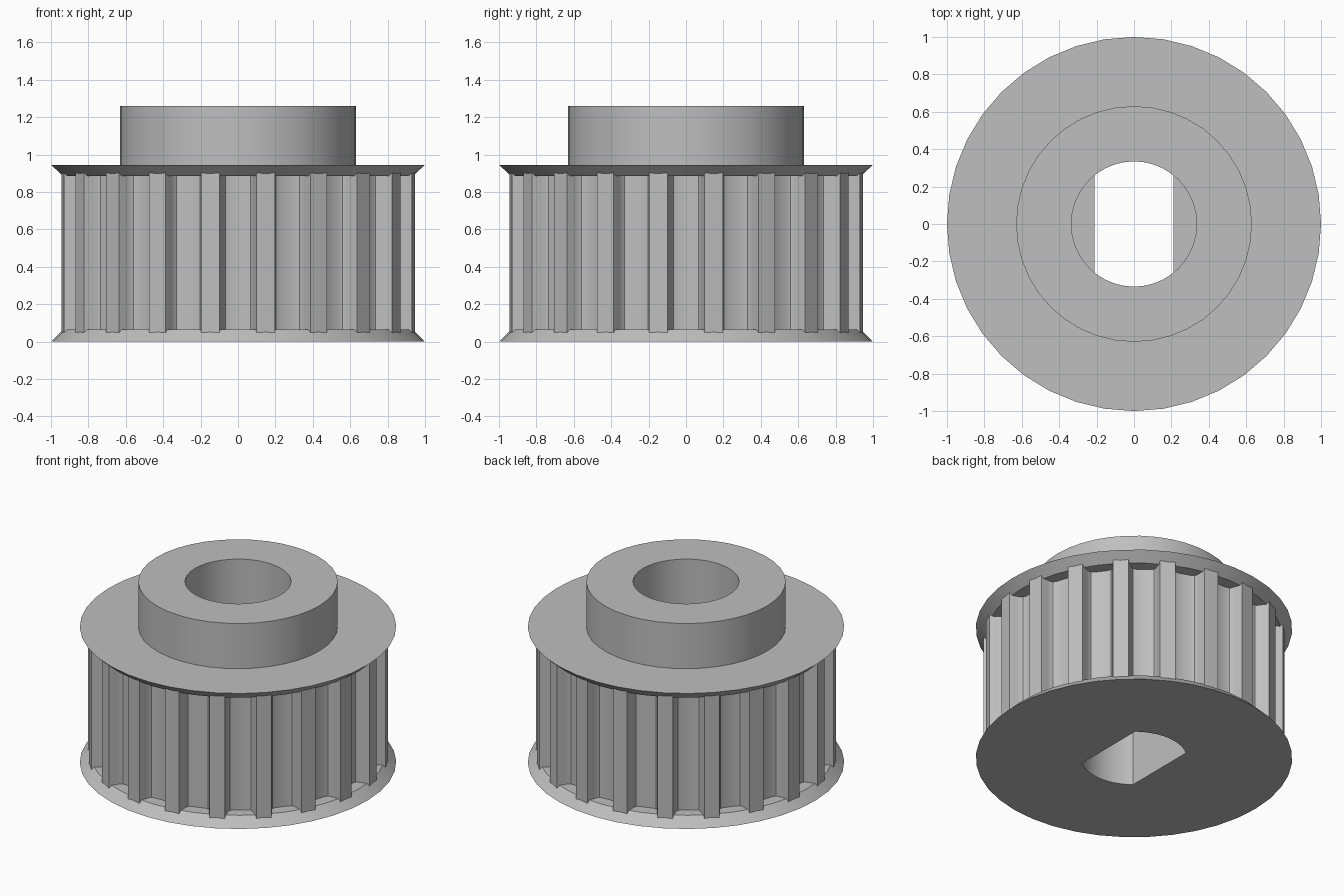
import bpy, bmesh, math

SEGMENTS = 40
TEETH = 20

cube = bpy.data.objects.get("Cube")
if cube:
    bpy.data.objects.remove(cube, do_unlink=True)

grey = bpy.data.materials.new("machined grey")
grey.use_nodes = True
colour = (0.52, 0.52, 0.52, 1)
grey.diffuse_color = colour
grey.node_tree.nodes["Principled BSDF"].inputs["Base Color"].default_value = colour


def finish(bm, name):
    bmesh.ops.recalc_face_normals(bm, faces=bm.faces)
    mesh = bpy.data.meshes.new(name)
    bm.to_mesh(mesh)
    bm.free()
    mesh.materials.append(grey)
    obj = bpy.data.objects.new(name, mesh)
    bpy.context.collection.objects.link(obj)
    return obj


def lathe(name, profile):
    """Solid of revolution; the profile starts and ends away from the axis."""
    bm = bmesh.new()
    rings = []
    for r, z in profile:
        rings.append([bm.verts.new((r * math.cos(math.tau * i / SEGMENTS),
                                    r * math.sin(math.tau * i / SEGMENTS), z))
                      for i in range(SEGMENTS)])
    for low, high in zip(rings, rings[1:]):
        for i in range(SEGMENTS):
            j = (i + 1) % SEGMENTS
            bm.faces.new((low[i], low[j], high[j], high[i]))
    bm.faces.new(rings[0][::-1])
    bm.faces.new(rings[-1])
    return finish(bm, name)


def prism(name, outline, z0, z1):
    bm = bmesh.new()
    face = bm.faces.new([bm.verts.new((x, y, z0)) for x, y in outline])
    top = bmesh.ops.extrude_face_region(bm, geom=[face])["geom"]
    verts = [v for v in top if isinstance(v, bmesh.types.BMVert)]
    bmesh.ops.translate(bm, verts=verts, vec=(0, 0, z1 - z0))
    return finish(bm, name)


def combine(target, tool, operation):
    mod = target.modifiers.new(operation.title(), 'BOOLEAN')
    mod.operation = operation
    mod.solver = 'EXACT'
    mod.object = tool
    bpy.context.view_layer.objects.active = target
    bpy.ops.object.modifier_apply(modifier=mod.name)
    bpy.data.objects.remove(tool, do_unlink=True)


# Flanges with bevelled inner rims, core and hub
pulley = lathe("toothed_pulley", [
    (1, 0), (0.935, 0.065), (0.8, 0.065), (0.8, 0.885), (0.935, 0.885),
    (1, 0.945), (0.63, 0.945), (0.63, 1.26)])

# Toothed ring: one filleted groove repeated around the axis
half = [(0.1, 0.945), (0.084, 0.9), (0.077, 0.875), (0.066, 0.86), (0.045, 0.853)]
groove = half + [(-x, y) for x, y in reversed(half)]
outline = []
for k in range(TEETH):
    a = math.tau * k / TEETH
    outline += [(x * math.cos(a) - y * math.sin(a),
                 x * math.sin(a) + y * math.cos(a)) for x, y in groove]
combine(pulley, prism("teeth", outline, 0.03, 0.915), 'UNION')

# Round upper bore
BORE, FLAT, LEDGE = 0.335, 0.21, 0.63
combine(pulley, lathe("bore_cutter", [(BORE, LEDGE), (BORE, 1.5)]), 'DIFFERENCE')

# Lower bore with two flats
start = math.acos(FLAT / BORE)
arc = [start + (math.pi - 2 * start) * i / 12 for i in range(13)]
shape = [(BORE * math.cos(a), BORE * math.sin(a)) for a in arc]
shape += [(-x, -y) for x, y in shape]
combine(pulley, prism("flat_bore_cutter", shape, -0.2, LEDGE + 0.05), 'DIFFERENCE')

# Smooth shading with sharp edges
bpy.ops.object.select_all(action='DESELECT')
pulley.select_set(True)
bpy.context.view_layer.objects.active = pulley
bpy.ops.object.shade_smooth_by_angle(angle=math.radians(30))
